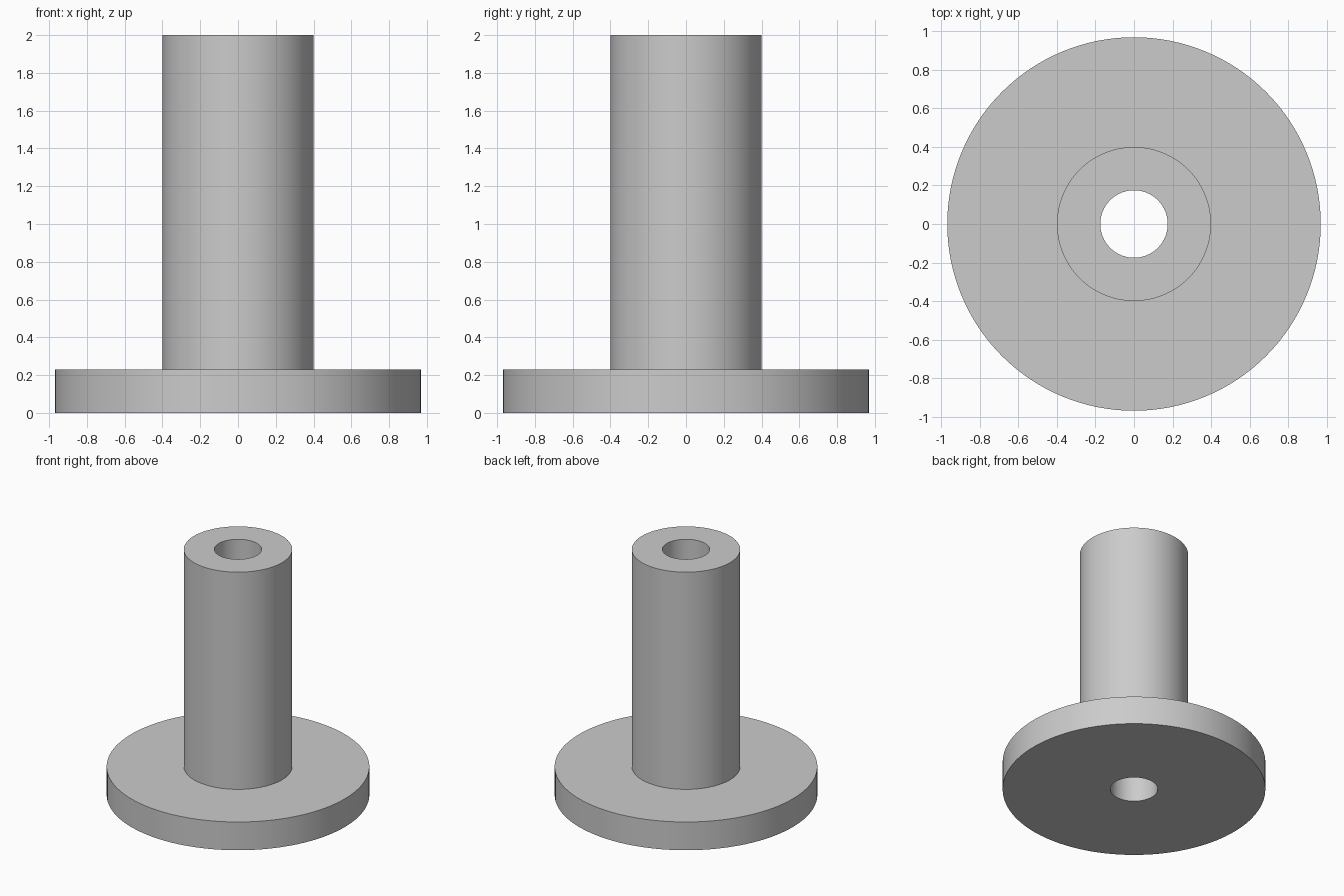
import bpy
import bmesh
import math

cube = bpy.data.objects.get("Cube")
if cube:
    bpy.data.objects.remove(cube, do_unlink=True)

# One plain grey material
GREY = (0.6, 0.6, 0.6, 1.0)
mat = bpy.data.materials.new("light grey")
mat.use_nodes = True
mat.diffuse_color = GREY
mat.node_tree.nodes["Principled BSDF"].inputs["Base Color"].default_value = GREY

BORE, TUBE, FLANGE = 0.175, 0.4, 0.97
THICK, HEIGHT = 0.23, 2.0
SEGMENTS = 128


def lathe(name, profile):
    """Revolve a closed (radius, height) profile around the z axis."""
    bm = bmesh.new()
    verts = [bm.verts.new((r, 0, z)) for r, z in profile]
    edges = [bm.edges.new((v, verts[i - 1])) for i, v in enumerate(verts)]
    bmesh.ops.spin(bm, geom=verts + edges, cent=(0, 0, 0), axis=(0, 0, 1),
                   angle=math.tau, steps=SEGMENTS, use_merge=True)
    bmesh.ops.remove_doubles(bm, verts=bm.verts[:], dist=0.0001)
    bmesh.ops.recalc_face_normals(bm, faces=bm.faces[:])
    mesh = bpy.data.meshes.new(name)
    bm.to_mesh(mesh)
    bm.free()
    mesh.materials.append(mat)
    obj = bpy.data.objects.new(name, mesh)
    bpy.context.collection.objects.link(obj)
    return obj


# Flanged sleeve: round base plate and tube with a through bore
sleeve = lathe("flanged_sleeve", [
    (BORE, 0), (FLANGE, 0), (FLANGE, THICK),
    (TUBE, THICK), (TUBE, HEIGHT), (BORE, HEIGHT),
])

# Smooth round walls, crisp rims
bpy.ops.object.select_all(action="DESELECT")
sleeve.select_set(True)
bpy.context.view_layer.objects.active = sleeve
bpy.ops.object.shade_smooth_by_angle(angle=math.radians(30))
